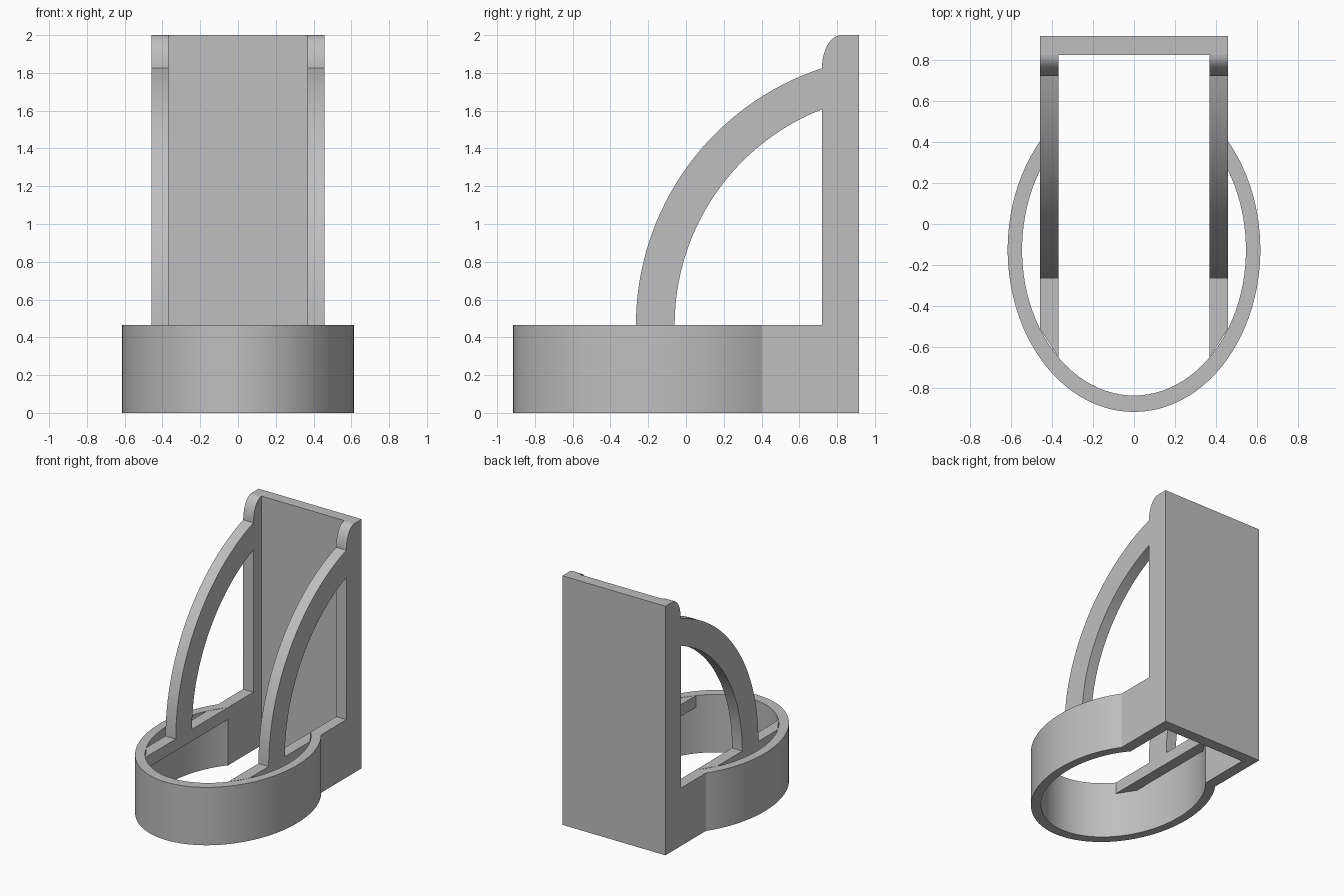
import bpy
import bmesh
import math

if "Cube" in bpy.data.objects:
    bpy.data.objects.remove(bpy.data.objects["Cube"], do_unlink=True)

grey = bpy.data.materials.new("light_grey")
grey.use_nodes = True
grey.diffuse_color = (0.52, 0.52, 0.52, 1)
grey.node_tree.nodes["Principled BSDF"].inputs["Base Color"].default_value = grey.diffuse_color

# Shared dimensions
WALL_OUT, WALL_IN = 0.458, 0.367
BACK, PLATE_FRONT, FLANGE_FRONT = 0.915, 0.823, 0.72
BASE_TOP, RAIL_BOTTOM, TOP = 0.465, 0.37, 2.0
OVAL_Y = -0.125
OUTER, INNER = (0.615, 0.79), (0.545, 0.71)


def finish(name, bm):
    bmesh.ops.recalc_face_normals(bm, faces=bm.faces)
    mesh = bpy.data.meshes.new(name)
    bm.to_mesh(mesh)
    bm.free()
    mesh.materials.append(grey)
    obj = bpy.data.objects.new(name, mesh)
    bpy.context.collection.objects.link(obj)
    bpy.ops.object.select_all(action='DESELECT')
    obj.select_set(True)
    bpy.context.view_layer.objects.active = obj
    bpy.ops.object.shade_smooth_by_angle(angle=math.radians(30))
    return obj


def extrude(name, points, offset):
    """Solid from one flat outline pushed along an offset."""
    bm = bmesh.new()
    face = bm.faces.new([bm.verts.new(p) for p in points])
    moved = bmesh.ops.extrude_face_region(bm, geom=[face], use_keep_orig=True)
    verts = [g for g in moved["geom"] if isinstance(g, bmesh.types.BMVert)]
    bmesh.ops.translate(bm, verts=verts, vec=offset)
    return finish(name, bm)


def arc(cx, cy, rx, ry, start, end, steps):
    angles = [start + (end - start) * i / steps for i in range(steps + 1)]
    return [(cx + rx * math.cos(a), cy + ry * math.sin(a)) for a in angles]


def oval_y(radii, x):
    return radii[1] * math.sqrt(1 - (x / radii[0]) ** 2)


# Oval collar running into the straight rear walls, as one closed band
def band_outline(radii, half_width, back):
    start = math.acos(half_width / radii[0])
    front = arc(0, OVAL_Y, *radii, start, -math.pi - start, 72)
    return front + [(-half_width, back), (half_width, back)]


bm = bmesh.new()
rings = []
for outline in (band_outline(OUTER, WALL_OUT, BACK), band_outline(INNER, WALL_IN, PLATE_FRONT)):
    for z in (0, BASE_TOP):
        rings.append([bm.verts.new((x, y, z)) for x, y in outline])
out_low, out_high, in_low, in_high = rings
count = len(out_low)
for a, b in ((out_low, out_high), (out_high, in_high), (in_high, in_low), (in_low, out_low)):
    for i in range(count):
        j = (i + 1) % count
        bm.faces.new((a[i], a[j], b[j], b[i]))
finish("collar_base", bm)

# Upright back plate
plate = [(x, y, BASE_TOP) for x, y in ((-WALL_OUT, PLATE_FRONT), (WALL_OUT, PLATE_FRONT),
                                       (WALL_OUT, BACK), (-WALL_OUT, BACK))]
extrude("back_plate", plate, (0, 0, TOP - BASE_TOP))

# Side profiles
SHOULDER = 1.825
flange = [(PLATE_FRONT, BASE_TOP), (FLANGE_FRONT, BASE_TOP)] + arc(
    PLATE_FRONT, SHOULDER, PLATE_FRONT - FLANGE_FRONT, TOP - SHOULDER, math.pi, math.pi / 2, 12)


def brace_edge(radius):
    centre = 1.166
    end = math.pi - math.acos((centre - FLANGE_FRONT) / radius)
    return arc(centre, BASE_TOP, radius, radius, math.pi, end, 32)


brace = brace_edge(1.431) + brace_edge(1.226)[::-1]

for side, sign in (("left", 1), ("right", -1)):
    thickness = (sign * (WALL_OUT - WALL_IN), 0, 0)
    for part, profile in (("flange", flange), ("curved_brace", brace)):
        extrude(f"{side}_{part}", [(sign * WALL_IN, y, z) for y, z in profile], thickness)

    # Thin rail bridging the collar opening under each brace
    near, far = oval_y(INNER, WALL_IN), oval_y(INNER, WALL_OUT)
    rail = [(WALL_IN, -near), (WALL_OUT, -far), (WALL_OUT, far), (WALL_IN, near)]
    extrude(f"{side}_rail", [(sign * x, OVAL_Y + y, RAIL_BOTTOM) for x, y in rail],
            (0, 0, BASE_TOP - RAIL_BOTTOM))
